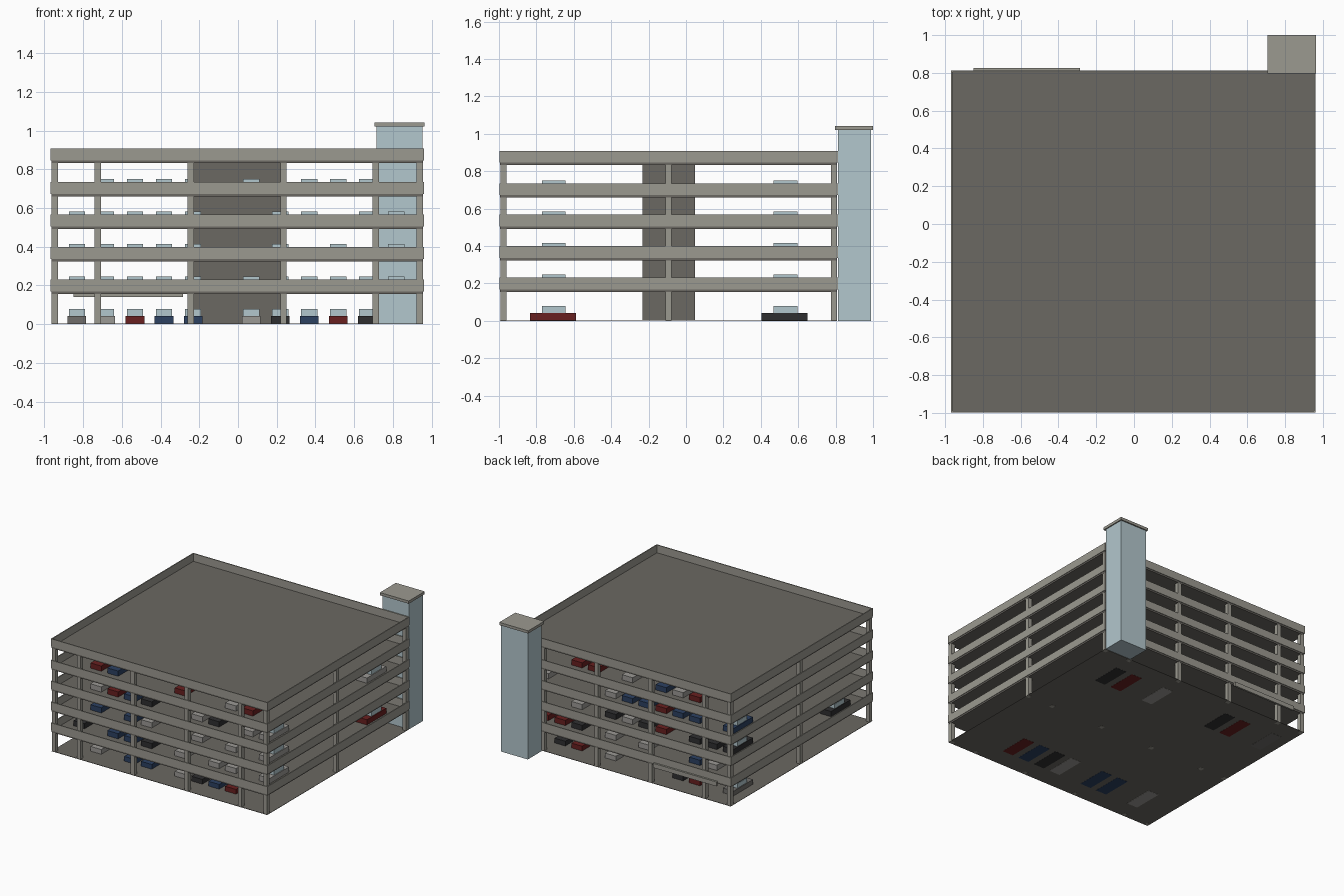
import bpy, bmesh
from mathutils import Matrix, Vector

cube = bpy.data.objects.get("Cube")
if cube:
    bpy.data.objects.remove(cube, do_unlink=True)


def material(name, r, g, b):
    m = bpy.data.materials.new(name)
    m.use_nodes = True
    m.diffuse_color = (r, g, b, 1)
    bsdf = next(n for n in m.node_tree.nodes if n.type == 'BSDF_PRINCIPLED')
    bsdf.inputs["Base Color"].default_value = (r, g, b, 1)
    return m


concrete = material("light concrete", .33, .32, .28)
asphalt = material("dark concrete", .147, .138, .122)
glass = material("pale blue glass", .45, .57, .61)
paints = {
    "R": material("red paint", .14, .014, .014),
    "B": material("blue paint", .025, .052, .12),
    "D": material("black paint", .028, .028, .03),
    "S": material("silver paint", .33, .32, .3),
    "G": material("grey paint", .16, .155, .145),
}


def boxes(name, parts):
    """One object from (low corner, high corner, material) boxes."""
    bm = bmesh.new()
    mats = []
    for low, high, mat in parts:
        if mat not in mats:
            mats.append(mat)
        low, high = Vector(low), Vector(high)
        place = Matrix.Translation((low + high) / 2) @ Matrix.Diagonal((*(high - low), 1))
        made = bmesh.ops.create_cube(bm, size=1, matrix=place)
        for f in {f for v in made["verts"] for f in v.link_faces}:
            f.material_index = mats.index(mat)
    mesh = bpy.data.meshes.new(name)
    bm.to_mesh(mesh)
    bm.free()
    for m in mats:
        mesh.materials.append(m)
    ob = bpy.data.objects.new(name, mesh)
    bpy.context.collection.objects.link(ob)
    return ob


# Overall sizes
X0, X1, Y0, Y1 = -.964, .956, -.994, .808
MID = (Y0 + Y1) / 2
PITCH = .168
LEVELS = 5
SLAB, BAND, WALL = .013, .063, .008
ROOF = PITCH * LEVELS + .005

# Ground slab
boxes("ground_slab", [((X0, Y0, .001), (X1, Y1, .004), asphalt)])

# Upper decks, each ringed by a parapet band
e = .004
for level in range(1, LEVELS + 1):
    z = PITCH * level + (.005 if level == LEVELS else 0)
    boxes(f"deck_{level}", [((X0, Y0, z - SLAB), (X1, Y1, z), asphalt)])
    top = z + BAND
    boxes(f"parapet_{level}", [
        ((X0 - e, Y0 - e, z), (X1 + e, Y0 + WALL - e, top), concrete),
        ((X0 - e, Y1 - WALL + e, z), (X1 + e, Y1 + e, top), concrete),
        ((X0 - e, Y0 + WALL - e, z), (X0 + WALL - e, Y1 - WALL + e, top), concrete),
        ((X1 - WALL + e, Y0 + WALL - e, z), (X1 + e, Y1 - WALL + e, top), concrete),
    ])

# Columns on a regular grid
C = .0165
column_x = [X0 + C + .001, -.724, -.245, .235, .712, X1 - C - .001]
column_y = [Y0 + C + .001, MID, Y1 - C - .001]
boxes("columns", [((x - C, y - C, 0), (x + C, y + C, ROOF - .002), concrete)
                  for x in column_x for y in column_y])

# Central ramp and stair core
boxes("core", [((-.23, MID - .14, .002), (.222, MID + .14, ROOF - .005), asphalt)])

# Lift tower with overhanging cap
boxes("lift_tower", [((.716, .813, 0), (.954, .99, 1.02), glass)])
boxes("lift_tower_cap", [((.706, .797, 1.02), (.963, 1, 1.042), concrete)])

# Entrance beam on the rear
boxes("entrance_beam", [((-.85, .812, .14), (-.285, .827, .175), concrete)])

# Parked cars: front row and back row of bays for each level, dots are empty
bays = [
    (".S.BB.SDBR..", "G.RD...S.RD."),
    ("D.BBD.S.SS.S", ".SB..S.S.DRR"),
    (".B.BS..S.S.S", "DDD.RDSD.S.."),
    (".SRBD..SD.SS", "B.BBRBBS...S"),
    (".RB...R..SR.", "..RSB.S.RR.."),
]
for level, rows in enumerate(bays):
    for row_name, y, row in zip(("front", "back"), (-.711, .527), rows):
        for bay, paint in enumerate(row):
            if paint == ".":
                continue
            x, z = -.832 + .15 * bay, PITCH * level
            boxes(f"car_{row_name}_{level}_{bay}", [
                ((x - .048, y - .123, z), (x + .048, y + .123, z + .042), paints[paint]),
                ((x - .042, y - .058, z + .042), (x + .042, y + .068, z + .079), glass),
            ])
